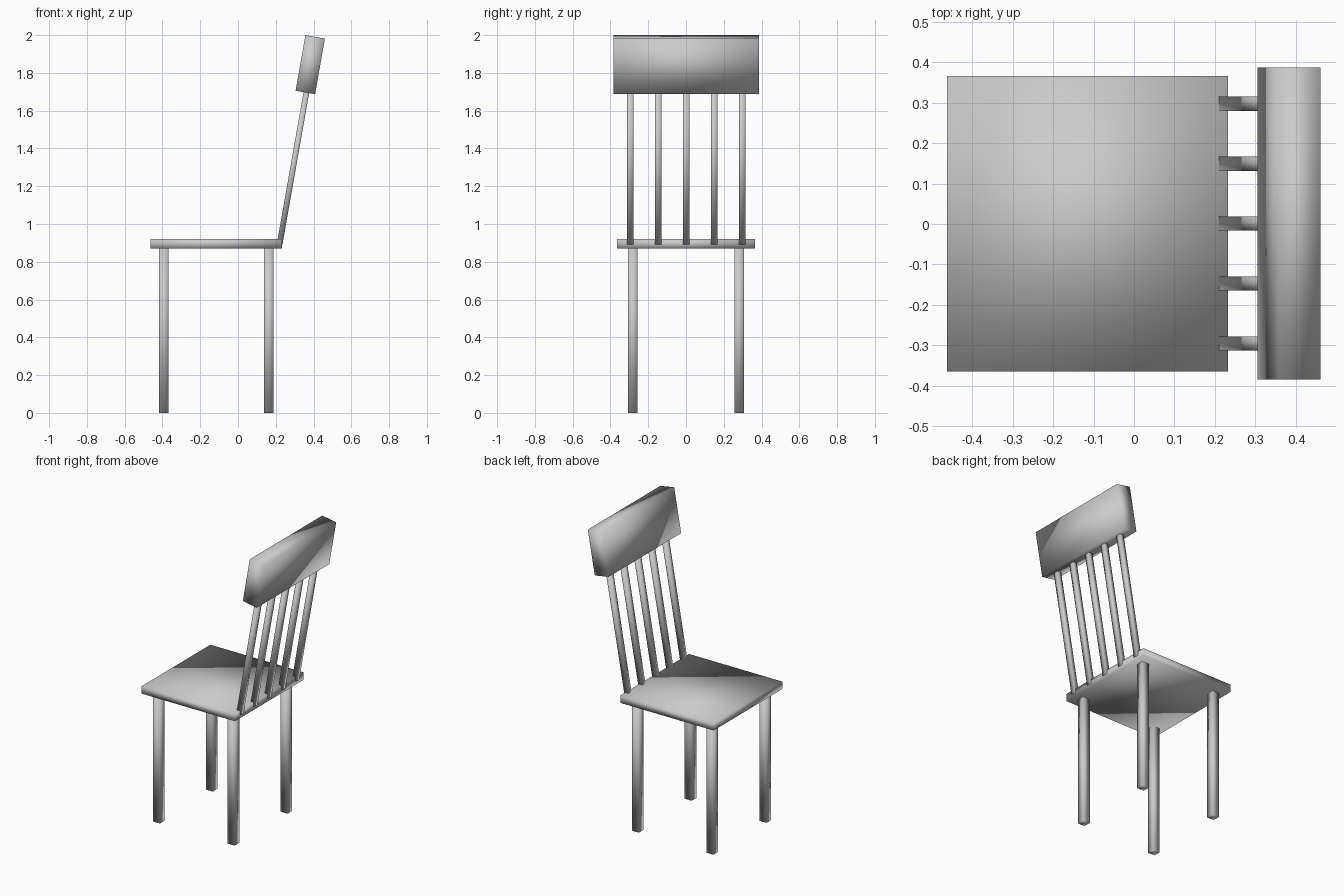
import bpy
import math
from mathutils import Vector

default_cube = bpy.data.objects.get("Cube")
if default_cube:
    bpy.data.objects.remove(default_cube, do_unlink=True)

# One plain grey material for the whole chair
grey = bpy.data.materials.new("plain_grey")
grey.use_nodes = True
colour = (0.6, 0.6, 0.6, 1.0)
grey.diffuse_color = colour
grey.node_tree.nodes["Principled BSDF"].inputs["Base Color"].default_value = colour

TILT = math.radians(10)  # backward lean of the chair back


def box(name, centre, size, tilt=0.0):
    """Softly shaded block, optionally leaning towards +x."""
    bpy.ops.mesh.primitive_cube_add(size=1, location=centre)
    obj = bpy.context.object
    obj.name = obj.data.name = name
    for v in obj.data.vertices:
        v.co *= Vector(size)
    obj.rotation_euler.y = tilt
    obj.data.materials.append(grey)
    bpy.ops.object.shade_smooth()
    return obj


# Seat
box("seat", (-0.115, 0.001, 0.895), (0.694, 0.73, 0.05))

# Four legs
for x, end in ((-0.393, "front"), (0.163, "rear")):
    for y, side in ((-0.281, "right"), (0.281, "left")):
        box(f"{end}_{side}_leg", (x, y, 0.4375), (0.052, 0.05, 0.875))

# Five leaning spindles, running from the seat edge into the top rail
length = 0.84
lean = Vector((math.sin(TILT), 0, math.cos(TILT)))
for i in range(5):
    foot = Vector((0.2205, 0.001 + (i - 2) * 0.148, 0.894))
    box(f"back_spindle_{i + 1}", foot + lean * length / 2,
        (0.03, 0.035, length), TILT)

# Thick top rail
box("top_rail", (0.3825, 0.001, 1.8435), (0.105, 0.77, 0.299), TILT)
